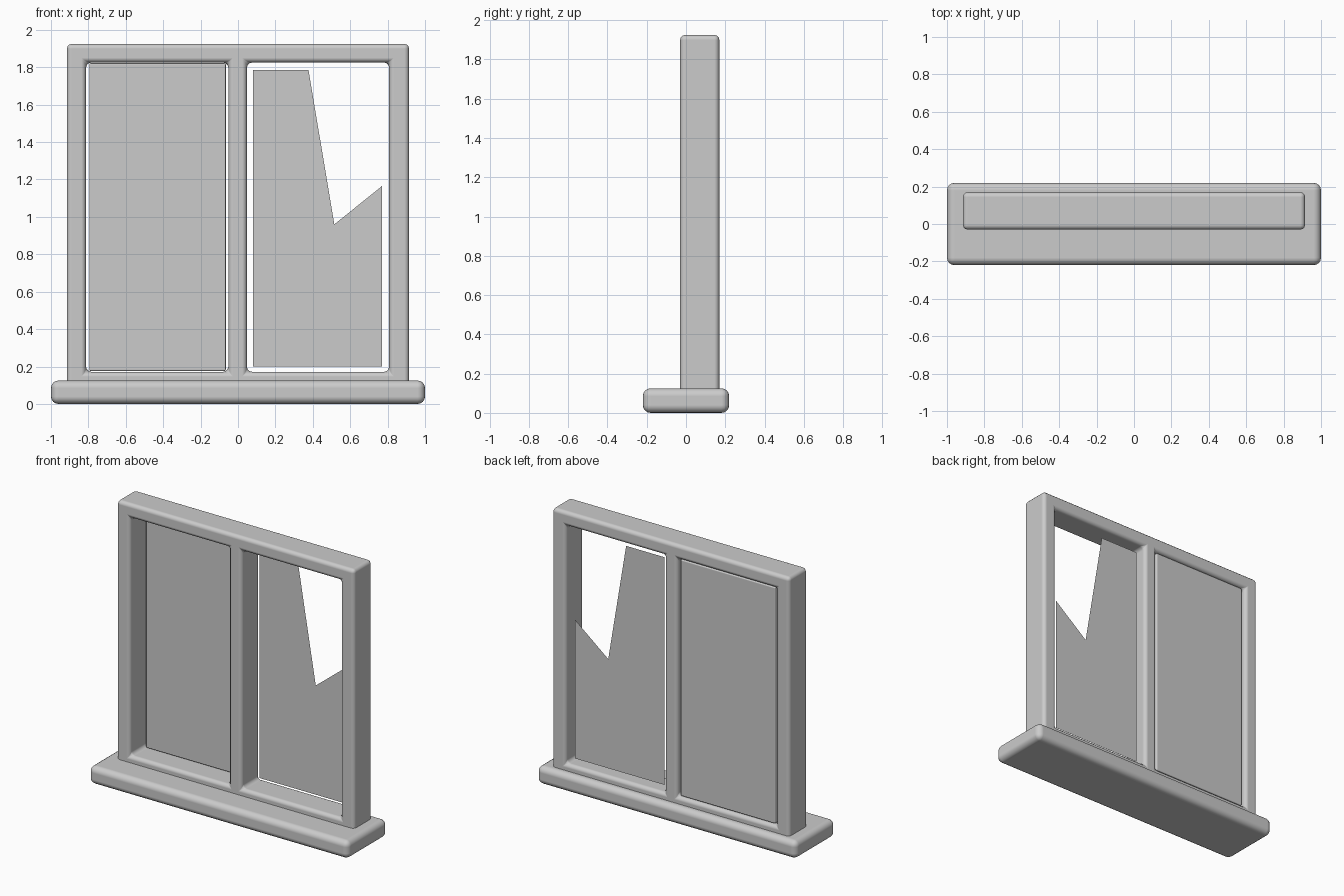
import bpy, bmesh, math

if "Cube" in bpy.data.objects:
    bpy.data.objects.remove(bpy.data.objects["Cube"])

grey = bpy.data.materials.new("light_grey")
grey.diffuse_color = (0.6, 0.6, 0.6, 1)
grey.use_nodes = True
grey.node_tree.nodes["Principled BSDF"].inputs["Base Color"].default_value = grey.diffuse_color


def finish(name, bm, bevel=0, segments=3):
    """Turn a bmesh into an object with rounded, smooth-shaded edges."""
    bmesh.ops.recalc_face_normals(bm, faces=bm.faces)
    mesh = bpy.data.meshes.new(name)
    bm.to_mesh(mesh)
    bm.free()
    obj = bpy.data.objects.new(name, mesh)
    bpy.context.collection.objects.link(obj)
    mesh.materials.append(grey)
    if bevel:
        mod = obj.modifiers.new("rounded_edges", 'BEVEL')
        mod.width, mod.segments = bevel, segments
        mod.limit_method = 'ANGLE'
        mod.harden_normals = True
        bpy.ops.object.select_all(action='DESELECT')
        bpy.context.view_layer.objects.active = obj
        obj.select_set(True)
        bpy.ops.object.shade_smooth_by_angle(angle=math.radians(40))
    return obj


def box(name, x, y, z, bevel, segments=3):
    bm = bmesh.new()
    bmesh.ops.create_cube(bm, size=1)
    for v in bm.verts:
        v.co = [r[0] if c < 0 else r[1] for c, r in zip(v.co, (x, y, z))]
    return finish(name, bm, bevel, segments)


# Window sill
box("sill", (-1, 1), (-0.22, 0.22), (0, 0.125), 0.04, 4)

# Frame with centre mullion: grid of cells with two openings, extruded in depth
xs = (-0.915, -0.812, -0.052, 0.048, 0.808, 0.915)
zs = (0.07, 0.172, 1.825, 1.925)
bm = bmesh.new()
grid = [[bm.verts.new((x, -0.03, z)) for z in zs] for x in xs]
for i in range(5):
    for j in range(3):
        if j == 1 and i in (1, 3):
            continue
        bm.faces.new((grid[i][j], grid[i + 1][j], grid[i + 1][j + 1], grid[i][j + 1]))
ext = bmesh.ops.extrude_face_region(bm, geom=bm.faces[:])
for g in ext["geom"]:
    if isinstance(g, bmesh.types.BMVert):
        g.co.y = 0.17
finish("frame", bm, 0.026)

# Intact pane on the left
box("intact_pane", (-0.795, -0.065), (0.12, 0.155), (0.176, 1.822), 0.008, 2)

# Broken pane on the right
bm = bmesh.new()
outline = ((0.08, 0.2), (0.77, 0.2), (0.77, 1.165), (0.515, 0.96), (0.377, 1.785), (0.08, 1.785))
bm.faces.new([bm.verts.new((x, 0.12, z)) for x, z in outline])
finish("broken_pane", bm)
